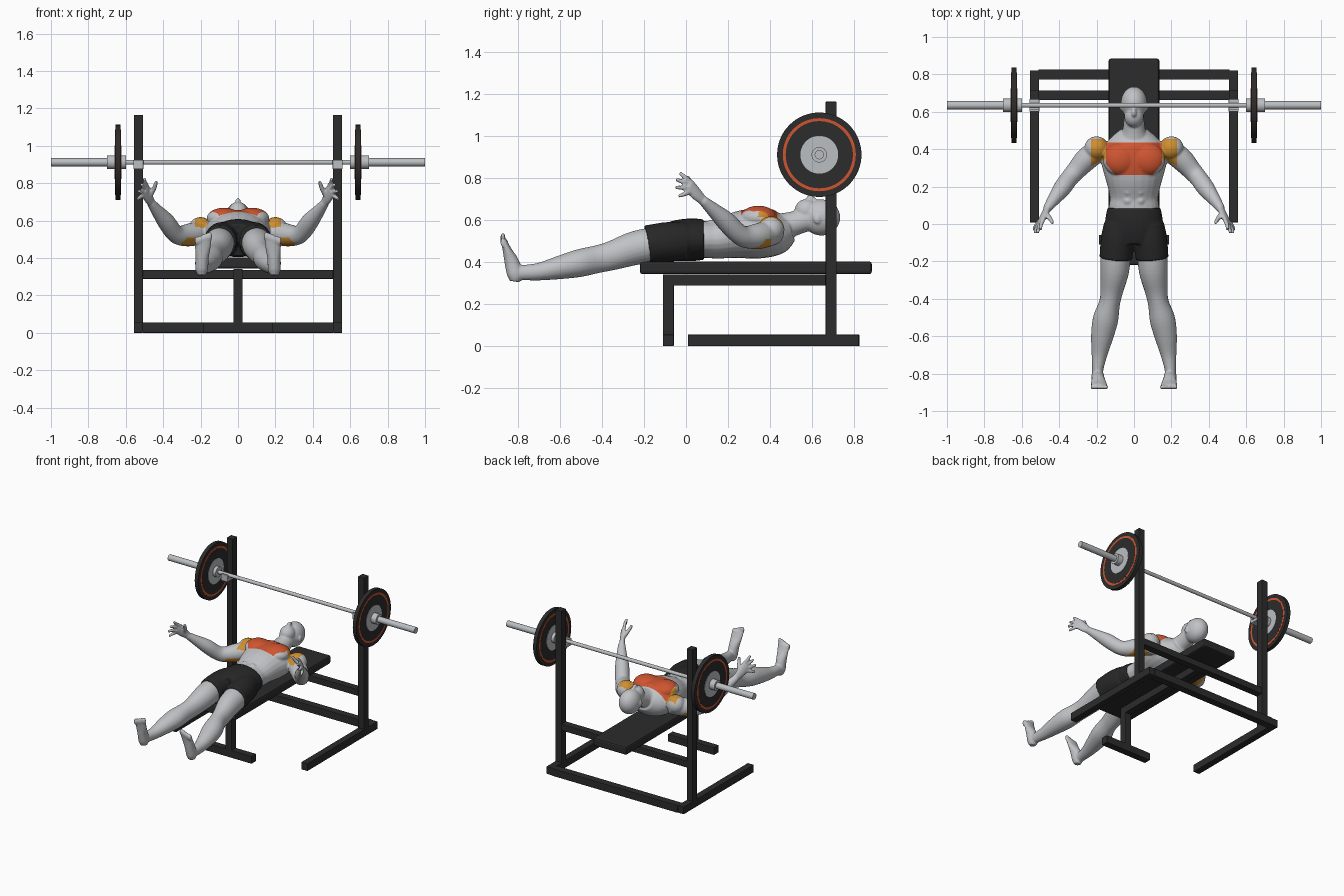
import bpy, bmesh, math
from mathutils import Vector, Matrix

if "Cube" in bpy.data.objects:
    bpy.data.objects.remove(bpy.data.objects["Cube"], do_unlink=True)


def material(name, r, g, b):
    m = bpy.data.materials.new(name)
    m.use_nodes = True
    m.diffuse_color = (r, g, b, 1)
    m.node_tree.nodes["Principled BSDF"].inputs["Base Color"].default_value = (r, g, b, 1)
    return m


SKIN = material("pale grey skin", .53, .54, .56)
RED = material("chest red", .62, .09, .03)
AMBER = material("muscle amber", .62, .27, .03)
CLOTH = material("black cloth", .02, .02, .02)
FRAME = material("black frame", .025, .025, .025)
STEEL = material("steel", .50, .52, .54)


def finish(bm, name, *mats):
    me = bpy.data.meshes.new(name)
    bmesh.ops.recalc_face_normals(bm, faces=bm.faces)
    bm.to_mesh(me)
    bm.free()
    for m in mats:
        me.materials.append(m)
    ob = bpy.data.objects.new(name, me)
    bpy.context.collection.objects.link(ob)
    return ob


def box(name, x0, x1, y0, y1, z0, z1, mat=FRAME, bevel=.003):
    bm = bmesh.new()
    size = Matrix.Diagonal((x1 - x0, y1 - y0, z1 - z0, 1))
    mid = Matrix.Translation(((x0 + x1) / 2, (y0 + y1) / 2, (z0 + z1) / 2))
    bmesh.ops.create_cube(bm, size=1, matrix=mid @ size)
    ob = finish(bm, name, mat)
    mod = ob.modifiers.new("bevel", "BEVEL")
    mod.width, mod.segments = bevel, 2
    return ob


def rod(name, x0, x1, r, mat, sides=48):
    bm = bmesh.new()
    place = Matrix.Translation(((x0 + x1) / 2, BAR_Y, BAR_Z)) @ Matrix.Rotation(math.pi / 2, 4, 'Y')
    bmesh.ops.create_cone(bm, cap_ends=True, segments=sides, radius1=r, radius2=r,
                          depth=abs(x1 - x0), matrix=place)
    ob = finish(bm, name, mat)
    bpy.ops.object.select_all(action='DESELECT')
    ob.select_set(True)
    bpy.context.view_layer.objects.active = ob
    bpy.ops.object.shade_smooth_by_angle(angle=math.radians(40))


# Rack and bench
BAR_Y, BAR_Z = .635, .912
for s, side in ((1, "left"), (-1, "right")):
    a, b = sorted((s * .508, s * .557))
    box(side + "_upright", a, b, .665, .717, 0, 1.165)
    box(side + "_floor_rail", a, b, .009, .822, 0, .055)
    box(side + "_bar_hook", a - .002, b + .002, .60, .67, .875, .897, STEEL)
    box(side + "_hook_lip", a - .002, b + .002, .60, .612, .875, .925, STEEL)
box("rear_floor_bar", -.51, .51, .772, .826, 0, .055)
box("upper_crossbar", -.51, .51, .662, .715, .289, .337)
box("bench_spine", -.025, .025, -.11, .69, .289, .342)
box("bench_front_leg", -.025, .025, -.11, -.058, 0, .30)
box("bench_front_foot", -.187, .187, -.11, -.058, 0, .055)
box("bench_pad", -.135, .135, -.22, .885, .343, .404, bevel=.012)

# Barbell
rod("bar_shaft", -.63, .63, .013, STEEL, 24)
for s, side in ((1, "left"), (-1, "right")):
    rod(side + "_sleeve", s * .62, s, .022, STEEL, 32)
    rod(side + "_inner_collar", s * .60, s * .63, .037, STEEL)
    rod(side + "_outer_collar", s * .65, s * .70, .037, STEEL)
    for part, r, w in (("weight_plate", .201, .014), ("plate_ring", .174, .0155),
                       ("plate_face", .160, .016), ("plate_hub", .09, .018)):
        mat = {"plate_ring": RED, "plate_hub": STEEL}.get(part, FRAME)
        rod(side + "_" + part, s * .641 - w, s * .641 + w, r, mat, 64)


# Figure helpers
def loft(bm, rows, up=(0, 0, 1), sides=24, steps=4):
    """Tube through rows of x, y, z, half width, half depth."""
    keys = [Vector(r if len(r) == 5 else (*r, r[3])) for r in rows]
    path = []
    for i in range(len(keys) - 1):
        p0, p1, p2, p3 = keys[max(i - 1, 0)], keys[i], keys[i + 1], keys[min(i + 2, len(keys) - 1)]
        for k in range(steps):
            t = k / steps
            path.append(p1 + (p2 - p0) * (t / 2) + (p0 * 2 - p1 * 5 + p2 * 4 - p3) * (t * t / 2)
                        + (p1 * 3 - p0 - p2 * 3 + p3) * (t ** 3 / 2))
    path.append(keys[-1])
    rings = []
    for i, p in enumerate(path):
        tan = (path[min(i + 1, len(path) - 1)] - path[max(i - 1, 0)]).to_3d().normalized()
        u = tan.cross(Vector(up)).normalized()
        v = u.cross(tan)
        rings.append([bm.verts.new(p.to_3d() + u * p[3] * math.cos(q) + v * p[4] * math.sin(q))
                      for q in (math.tau * n / sides for n in range(sides))])
    for r0, r1 in zip(rings, rings[1:]):
        for n in range(sides):
            m = (n + 1) % sides
            bm.faces.new((r0[n], r0[m], r1[m], r1[n]))
    bm.faces.new(rings[0])
    bm.faces.new(rings[-1])


def ball(bm, centre, radii):
    bmesh.ops.create_uvsphere(bm, u_segments=24, v_segments=16, radius=1,
                              matrix=Matrix.Translation(centre) @ Matrix.Diagonal((*radii, 1)))


def fuse(bm, name, voxel, *mats):
    """Merge overlapping volumes into one smooth surface."""
    ob = finish(bm, name)
    mod = ob.modifiers.new("merge", "REMESH")
    mod.mode, mod.voxel_size = 'VOXEL', voxel
    mod = ob.modifiers.new("soften", "SMOOTH")
    mod.factor, mod.iterations = .5, 3
    me = bpy.data.meshes.new_from_object(ob.evaluated_get(bpy.context.evaluated_depsgraph_get()))
    ob.modifiers.clear()
    ob.data = me
    me.materials.clear()
    for m in mats:
        me.materials.append(m)
    me.polygons.foreach_set("use_smooth", [True] * len(me.polygons))
    return ob


# Torso, neck and head
bm = bmesh.new()
loft(bm, [(0, .50, .56, .075, .06), (0, .45, .545, .135, .10), (0, .40, .54, .17, .115),
          (0, .33, .537, .175, .12), (0, .25, .53, .155, .112), (0, .15, .51, .13, .093),
          (0, .08, .508, .135, .088), (0, -.08, .50, .14, .085)])
loft(bm, [(0, .43, .555, .10, .08), (0, .50, .58, .062, .06), (0, .60, .61, .052, .055)])
ball(bm, (0, .645, .613), (.071, .09, .086))
ball(bm, (0, .575, .645), (.052, .058, .056))
loft(bm, [(0, .625, .688, .008), (0, .592, .708, .013), (0, .583, .695, .012)], up=(1, 0, 0))
for s in (1, -1):
    ball(bm, (s * .07, .625, .605), (.008, .018, .022))
    ball(bm, (s * .075, .345, .613), (.092, .088, .056))
    for y in (.225, .175, .125):
        ball(bm, (s * .032, y, .575 + (y - .125) * .25), (.03, .028, .028))

    # Arm and hand
    ball(bm, (s * .20, .405, .555), (.066, .064, .064))
    loft(bm, [(s * .16, .42, .545, .06), (s * .25, .35, .525, .062), (s * .31, .285, .52, .052),
              (s * .345, .245, .54, .048), (s * .385, .19, .595, .047),
              (s * .43, .13, .65, .034), (s * .465, .08, .695, .023)])
    loft(bm, [(s * .46, .085, .69, .022, .018), (s * .482, .045, .73, .033, .017),
              (s * .498, .012, .768, .036, .014)], up=(s * .8, .55, .2))
    for k, tip in ((-.026, (.50, -.03, .825)), (-.009, (.515, -.048, .795)),
                   (.009, (.53, -.05, .757)), (.026, (.535, -.034, .715))):
        base = (s * (.494 + k * .3), .02, .76 - k)
        mid = (s * (base[0] * s * .45 + tip[0] * .55 + .004), tip[1] * .5 + .01, (base[2] + tip[2]) / 2)
        loft(bm, [(*base, .011), (*mid, .011), (s * tip[0], *tip[1:], .009)], sides=10)
    loft(bm, [(s * .475, .06, .725, .016), (s * .45, .03, .77, .013), (s * .435, .005, .81, .009)], sides=10)

    # Leg and foot
    loft(bm, [(s * .08, -.02, .495, .075, .08), (s * .097, -.15, .485, .08, .082),
              (s * .103, -.25, .465, .077, .08), (s * .118, -.35, .432, .062, .07),
              (s * .13, -.42, .415, .056, .066), (s * .152, -.51, .395, .068, .066),
              (s * .17, -.60, .375, .06, .056), (s * .185, -.70, .355, .042, .042),
              (s * .194, -.78, .35, .03, .036), (s * .194, -.83, .345, .03, .034)])
    loft(bm, [(s * .194, -.817, .308, .022, .024), (s * .194, -.815, .34, .034, .037),
              (s * .192, -.83, .40, .035, .035), (s * .188, -.853, .46, .042, .021),
              (s * .185, -.868, .505, .045, .014)], up=(0, 1, 0))
    for n in range(5):
        x, drop = s * (.152 + n * .0175), n * .006
        ball(bm, (x, -.872, .517 - drop), (.014 - n * .0012, .012, .023))

body = fuse(bm, "body", .006, SKIN, RED, AMBER)

# Coloured muscles, with clean cuts along the chest outline
bm = bmesh.new()
bm.from_mesh(body.data)
for co, no in (((0, .262, 0), (0, 1, 0)), ((0, .437, 0), (0, 1, 0)),
               ((.15, 0, 0), (1, 0, 0)), ((-.15, 0, 0), (1, 0, 0)),
               ((.10, .262, 0), (-1.2, 1, 0)), ((-.10, .262, 0), (1.2, 1, 0)),
               ((0, 0, .51), (0, 0, 1))):
    near = [f for f in bm.faces if .2 < f.calc_center_median().y < .5]
    geom = set(near) | {e for f in near for e in f.edges} | {v for f in near for v in f.verts}
    bmesh.ops.bisect_plane(bm, geom=list(geom), plane_co=co, plane_no=Vector(no).normalized(), dist=1e-5)
bm.normal_update()
for f in bm.faces:
    x, y, z = f.calc_center_median()
    x = abs(x)
    front_shoulder = .15 < x < .23 and .35 < y + (x - .15) * .5 and y < .455 and z > .55 and f.normal.z > .1
    upper_arm_back = .205 < x < .305 and .25 < y < .405 and z < .51 and f.normal.z < .2
    chest = x < .15 and .262 < y < .437 and y > .262 + (x - .10) * 1.2 and z > .56 and f.normal.z > 0
    f.material_index = 2 if front_shoulder or upper_arm_back else 1 if chest else 0
    f.smooth = True
bm.to_mesh(body.data)
bm.free()

# Shorts
bm = bmesh.new()
loft(bm, [(0, .085, .508, .143, .096), (0, .03, .507, .153, .102),
          (0, -.04, .503, .16, .098), (0, -.10, .497, .15, .085)])
for s in (1, -1):
    loft(bm, [(s * .08, .0, .50, .08, .09), (s * .088, -.08, .497, .089, .095),
              (s * .097, -.185, .483, .088, .093)])
fuse(bm, "shorts", .007, CLOTH)
